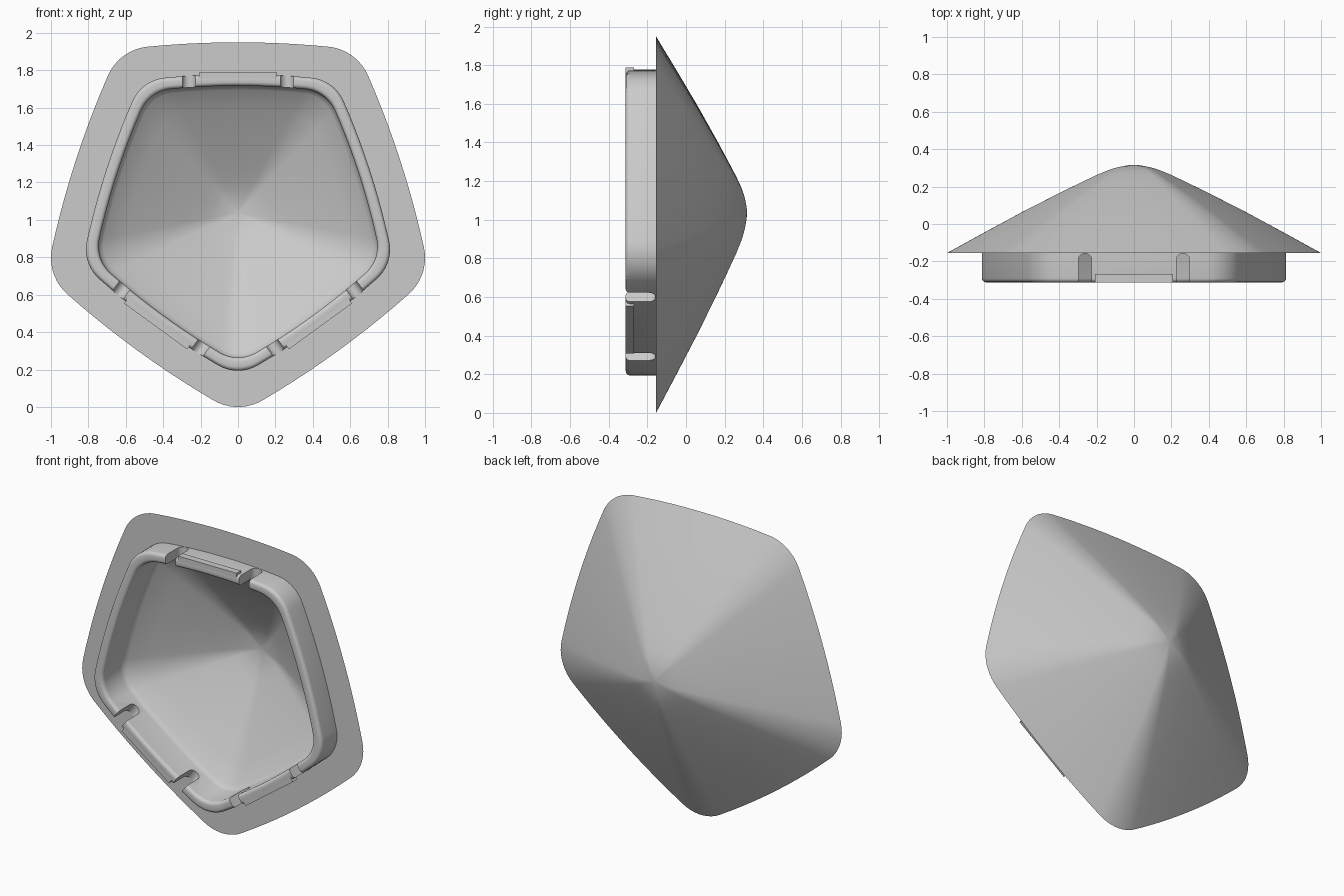
import bpy, bmesh, math
from math import sin, cos, pi, radians

if "Cube" in bpy.data.objects:
    bpy.data.objects.remove(bpy.data.objects["Cube"])

grey = bpy.data.materials.new("light grey")
grey.use_nodes = True
grey.diffuse_color = (0.6, 0.6, 0.6, 1)
grey.node_tree.nodes["Principled BSDF"].inputs["Base Color"].default_value = (0.6, 0.6, 0.6, 1)


def make_object(name, bm):
    bmesh.ops.recalc_face_normals(bm, faces=bm.faces[:])
    mesh = bpy.data.meshes.new(name)
    bm.to_mesh(mesh)
    bm.free()
    obj = bpy.data.objects.new(name, mesh)
    bpy.context.collection.objects.link(obj)
    mesh.materials.append(grey)
    return obj


# Pentagon outline: five bowed sides joined by round corners
APOTHEM, BOW, FILLET = 0.915, 5.0, 0.26
SIDE_STEPS, CORNER_STEPS = 10, 9


def pentagon():
    half = pi / 5
    d = BOW - APOTHEM
    c = -d * cos(half) + math.sqrt((BOW - FILLET) ** 2 - (d * sin(half)) ** 2)
    phi = math.atan2(c * sin(half), c * cos(half) + d)
    local = []
    for i in range(SIDE_STEPS):
        t = -phi + 2 * phi * i / SIDE_STEPS
        local.append((BOW * sin(t), BOW * cos(t) - d))
    for i in range(CORNER_STEPS):
        t = phi + (2 * half - 2 * phi) * i / CORNER_STEPS
        local.append((c * sin(half) + FILLET * sin(t), c * cos(half) + FILLET * cos(t)))
    pts = []
    for k in range(5):
        a = -k * 2 * half
        pts += [(x * cos(a) - z * sin(a), x * sin(a) + z * cos(a)) for x, z in local]
    widest = max(x for x, z in pts)
    return [(x / widest, z / widest) for x, z in pts]


outline = pentagon()
CENTRE_Z = -min(z for x, z in outline)
RIM_Y, LIP_Y = -0.155, -0.312
WALL_OUT, WALL_IN = 0.813, 0.745

# Section from the back apex, over the rim and lip, to the inner apex
dome = [(0.03, 0.314), (0.06, 0.309), (0.1, 0.3), (0.14, 0.287), (0.2, 0.262),
        (0.3, 0.214), (0.4, 0.165), (0.6, 0.063), (0.8, -0.045), (1, RIM_Y)]
R = 0.022
lip = [(WALL_OUT, RIM_Y)]
for i in range(5):
    t = i * pi / 8
    lip.append((WALL_OUT - R + R * cos(t), LIP_Y + R - R * sin(t)))
for i in range(5):
    t = pi / 2 + i * pi / 8
    lip.append((WALL_IN + R + R * cos(t), LIP_Y + R - R * sin(t)))
lip += [(WALL_IN, -0.125), (WALL_IN - 0.007, -0.108), (WALL_IN - 0.025, -0.092)]
inside = [(s, y - 0.085) for s, y in reversed(dome) if s < 0.7]
section = dome + lip + inside

bm = bmesh.new()
rings = [[bm.verts.new((x * s, y, CENTRE_Z + z * s)) for x, z in outline] for s, y in section]
n = len(outline)
for a, b in zip(rings, rings[1:]):
    for i in range(n):
        j = (i + 1) % n
        bm.faces.new((a[i], a[j], b[j], b[i]))
for ring, y in ((rings[0], 0.316), (rings[-1], 0.231)):
    tip = bm.verts.new((0, y, CENTRE_Z))
    for i in range(n):
        bm.faces.new((ring[i], ring[(i + 1) % n], tip))
shell = make_object("shell", bm)


def prism(name, profile, angle, r0, r1):
    """Extrude an (along-side, y) profile outward through one side."""
    b = bmesh.new()
    ends = [[b.verts.new((r * cos(angle) - s * sin(angle), y,
                          CENTRE_Z + r * sin(angle) + s * cos(angle)))
             for s, y in profile] for r in (r0, r1)]
    b.faces.new(ends[0])
    b.faces.new(ends[1])
    m = len(profile)
    for i in range(m):
        j = (i + 1) % m
        b.faces.new((ends[0][i], ends[0][j], ends[1][j], ends[1][i]))
    return make_object(name, b)


# Round-ended slots either side of each clip, and the raised clip ridges
HALF_SLOT = 0.036
sides = [radians(a) for a in (90, 234, 306)]
for angle, place in zip(sides, ("top", "lower_right", "lower_left")):
    for s in (-0.262, 0.262):
        slot = [(s + HALF_SLOT, -0.4)]
        slot += [(s + HALF_SLOT * cos(i * pi / 10), RIM_Y - 0.002 - HALF_SLOT
                  + HALF_SLOT * sin(i * pi / 10)) for i in range(11)]
        slot.append((s - HALF_SLOT, -0.4))
        cutter = prism("slot_cutter", slot, angle, 0.55, 0.9)
        cutter.hide_render = True
        mod = shell.modifiers.new("slot", "BOOLEAN")
        mod.operation = "DIFFERENCE"
        mod.solver = "EXACT"
        mod.object = cutter
        bpy.context.view_layer.objects.active = shell
        bpy.ops.object.modifier_apply(modifier=mod.name)
        bpy.data.objects.remove(cutter)
    ridge = [(-0.208, -0.312), (0.208, -0.312), (0.208, -0.268), (-0.208, -0.268)]
    prism(place + "_clip_ridge", ridge, angle, 0.71, 0.75)

bpy.ops.object.select_all(action="DESELECT")
shell.select_set(True)
bpy.context.view_layer.objects.active = shell
bpy.ops.object.shade_smooth_by_angle(angle=radians(30))
